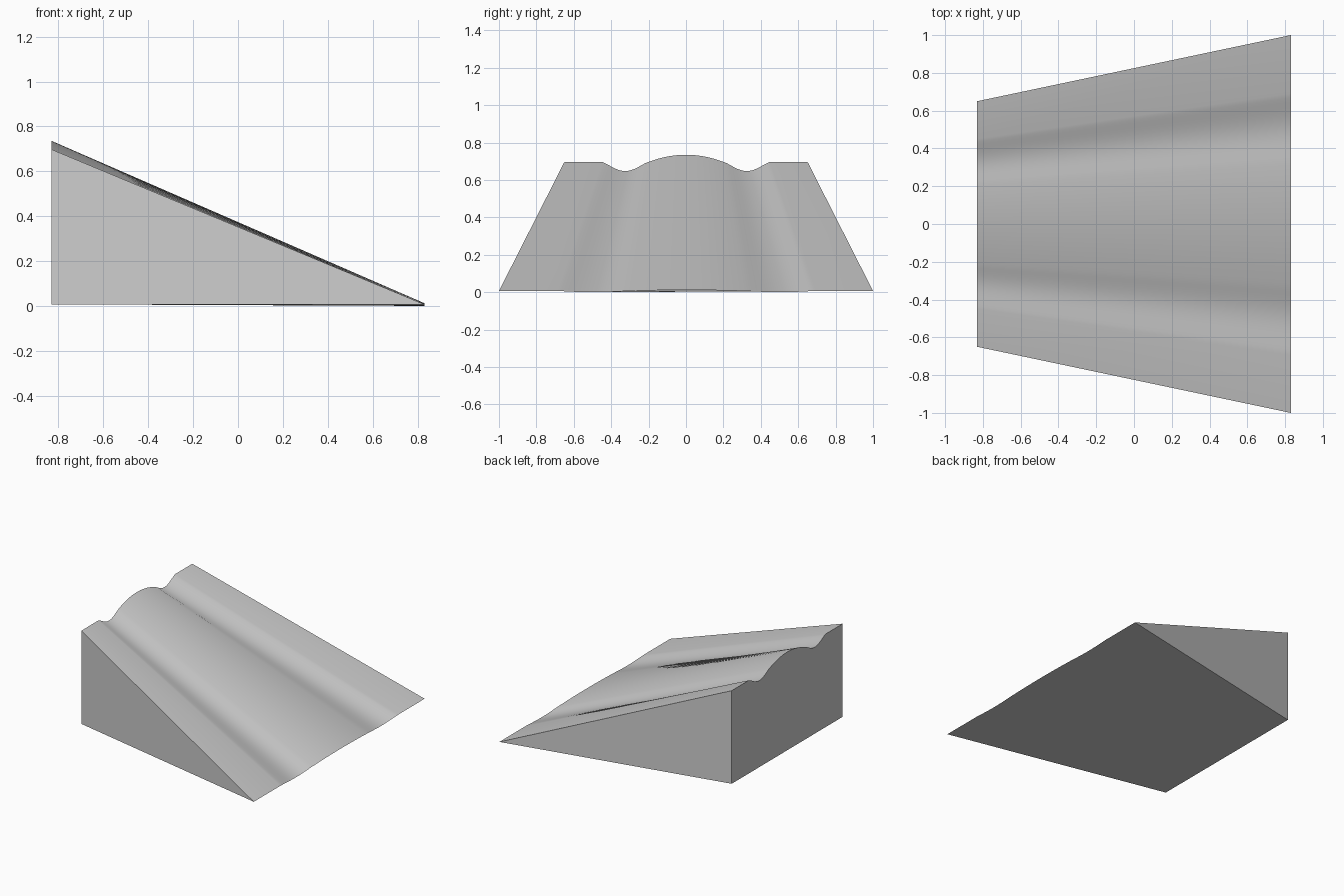
import bpy, bmesh, math

if "Cube" in bpy.data.objects:
    bpy.data.objects.remove(bpy.data.objects["Cube"])

X = 0.83          # half length
BASE = 0.007      # height of the flat underside
TOP = 0.697       # shoulder height at the tall end
WIDEN = 1 / 0.65  # low end is wider than the tall end


def ripple(y):
    """Height offset of the wavy top: flat shoulder, trough, central dome."""
    a = abs(y)
    if a >= 0.45:
        return 0.0
    if a > 0.2:
        return -0.049 * math.sin(math.pi * (a - 0.2) / 0.25) ** 1.3
    return 0.038 * (1 - (a / 0.2) ** 2)


# half of the cross-section, mirrored across the centre
half = [0.02 * i for i in range(1, 10)] + [0.2 + 0.25 * i / 16 for i in range(17)] + [0.65]
ys = [-y for y in reversed(half)] + [0.0] + half

bm = bmesh.new()
high = [bm.verts.new((-X, y, TOP + ripple(y))) for y in ys]
low = [bm.verts.new((X, y * WIDEN, BASE + 0.14 * ripple(y))) for y in ys]
foot = [bm.verts.new((-X, s * 0.65, BASE)) for s in (-1, 1)]

# wavy sloping top
for i in range(len(ys) - 1):
    bm.faces.new((high[i], low[i], low[i + 1], high[i + 1])).smooth = True
# tall end wall, side walls and underside
bm.faces.new(high + [foot[1], foot[0]])
bm.faces.new((foot[0], low[0], high[0]))
bm.faces.new((foot[1], high[-1], low[-1]))
bm.faces.new(list(reversed(low)) + [foot[0], foot[1]])
bmesh.ops.recalc_face_normals(bm, faces=bm.faces)

mesh = bpy.data.meshes.new("ramp_wedge")
bm.to_mesh(mesh)
bm.free()
ramp = bpy.data.objects.new("ramp_wedge", mesh)
bpy.context.collection.objects.link(ramp)
bpy.context.view_layer.objects.active = ramp
ramp.select_set(True)
bpy.ops.object.shade_smooth_by_angle(angle=math.radians(30))
